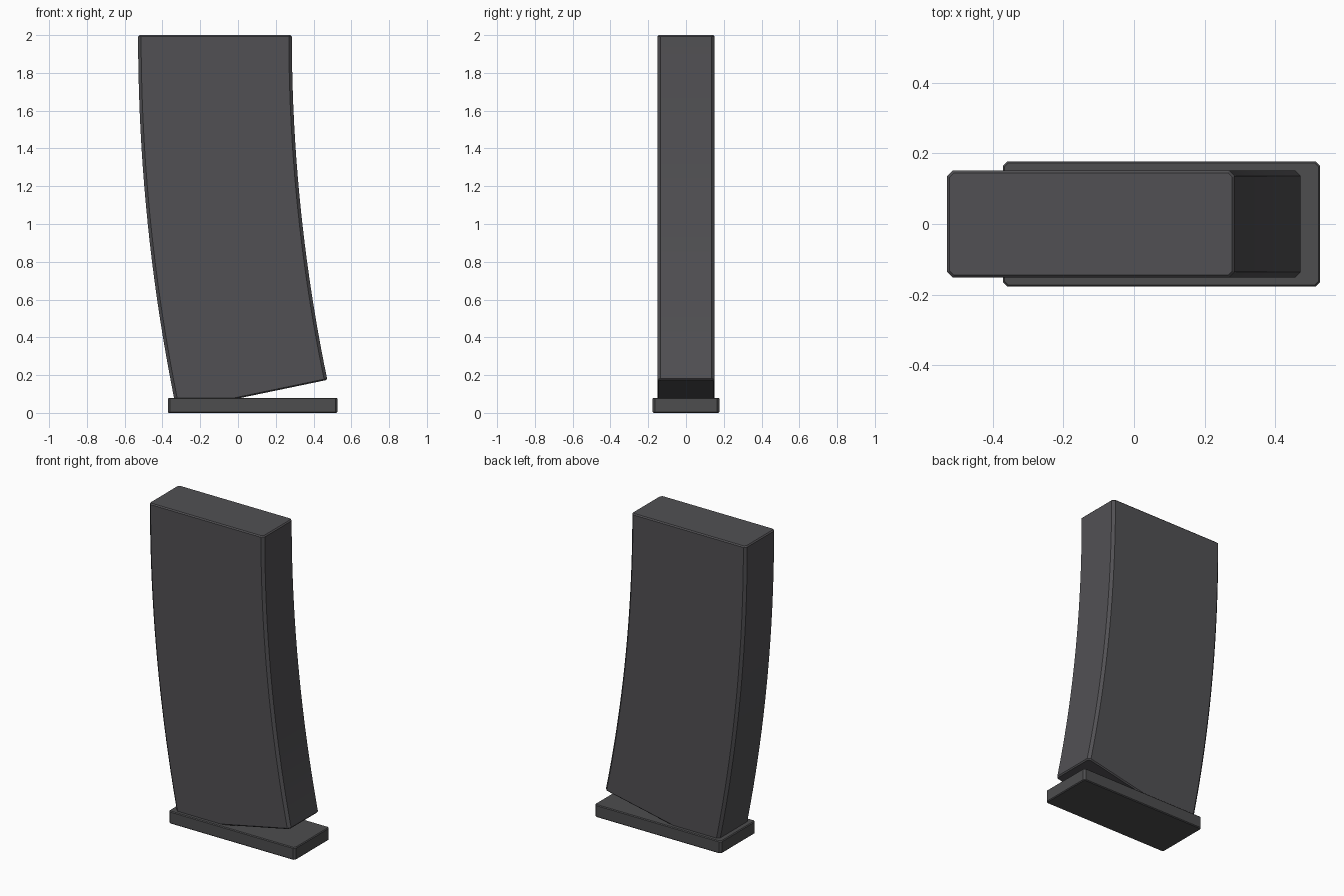
import bpy, bmesh, math
from mathutils import Vector

cube = bpy.data.objects.get("Cube")
if cube:
    bpy.data.objects.remove(cube, do_unlink=True)


def make_material(name, rgb):
    mat = bpy.data.materials.new(name)
    mat.use_nodes = True
    mat.diffuse_color = (*rgb, 1)
    mat.node_tree.nodes["Principled BSDF"].inputs["Base Color"].default_value = (*rgb, 1)
    return mat


def chamfered_rectangle(half_x, half_y, cut):
    """Counter-clockwise rectangle with its four corners cut off."""
    ix, iy = half_x - cut, half_y - cut
    return [(half_x, -iy), (half_x, iy), (ix, half_y), (-ix, half_y),
            (-half_x, iy), (-half_x, -iy), (-ix, -half_y), (ix, -half_y)]


def loft(name, sections, cap_bevel, mat):
    """Skin sections listed from bottom to top, cap them and soften the cap rims."""
    bm = bmesh.new()
    rings = [[bm.verts.new(p) for p in section] for section in sections]
    for low, high in zip(rings, rings[1:]):
        for i in range(len(low)):
            j = (i + 1) % len(low)
            bm.faces.new((low[i], low[j], high[j], high[i]))
    caps = [bm.faces.new(rings[0][::-1]), bm.faces.new(rings[-1])]
    rims = [e for cap in caps for e in cap.edges]
    bmesh.ops.bevel(bm, geom=rims, offset=cap_bevel, segments=1,
                    affect='EDGES', profile=0.5)
    bmesh.ops.recalc_face_normals(bm, faces=bm.faces)
    mesh = bpy.data.meshes.new(name)
    bm.to_mesh(mesh)
    bm.free()
    mesh.materials.append(mat)
    obj = bpy.data.objects.new(name, mesh)
    bpy.context.collection.objects.link(obj)
    bpy.ops.object.select_all(action='DESELECT')
    obj.select_set(True)
    bpy.context.view_layer.objects.active = obj
    bpy.ops.object.shade_smooth_by_angle(angle=math.radians(20))
    return obj


body_grey = make_material("body dark grey", (0.083, 0.081, 0.088))
plate_grey = make_material("plate dark grey", (0.074, 0.074, 0.077))

# Curved body: a chamfered section swept along an arc that leaves the top vertically
RADIUS, BEND, STEPS = 9.37, math.radians(11.75), 20
TOP = Vector((-0.122, 0, 2))
outline = chamfered_rectangle(0.407, 0.152, 0.016)
sections = []
for step in range(STEPS + 1):
    a = BEND * (1 - step / STEPS)
    centre = TOP + Vector((RADIUS * (1 - math.cos(a)), 0, -RADIUS * math.sin(a)))
    across = Vector((math.cos(a), 0, math.sin(a)))
    sections.append([centre + across * u + Vector((0, v, 0)) for u, v in outline])
loft("curved_body", sections, 0.007, body_grey)

# Flat base plate
plate = chamfered_rectangle(0.449, 0.177, 0.012)
loft("base_plate", [[(x + 0.078, y, z) for x, y in plate] for z in (0, 0.08)],
     0.005, plate_grey)
